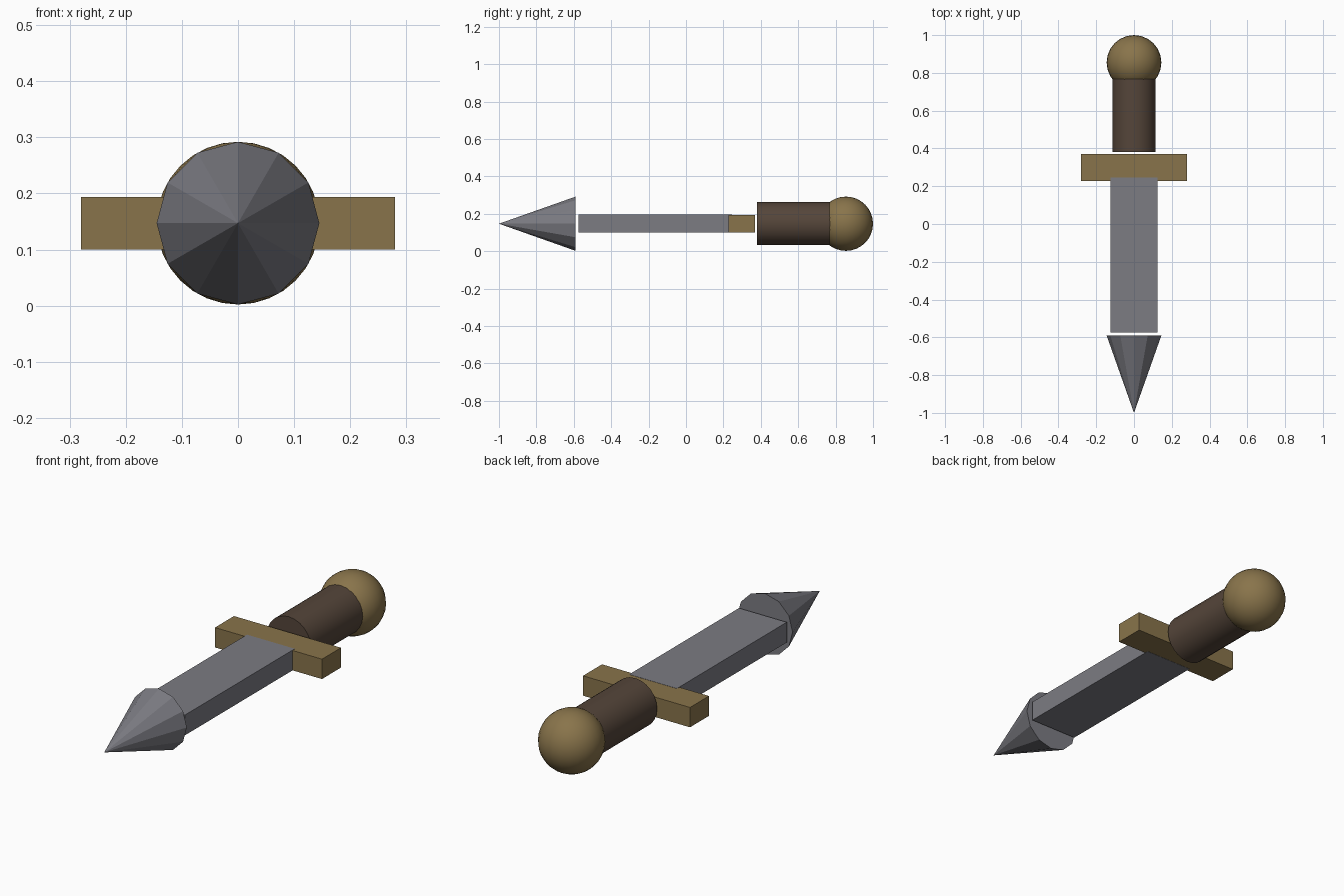
import bpy, math

if "Cube" in bpy.data.objects:
    bpy.data.objects.remove(bpy.data.objects["Cube"])

AXIS_Z = 0.147  # height of the dagger's long axis


def material(name, rgb):
    m = bpy.data.materials.new(name)
    m.diffuse_color = (*rgb, 1)
    m.use_nodes = True
    m.node_tree.nodes["Principled BSDF"].inputs["Base Color"].default_value = m.diffuse_color
    return m


steel = material("steel_grey", (0.20, 0.20, 0.225))
brass = material("dull_brass", (0.25, 0.175, 0.07))
leather = material("dark_leather", (0.09, 0.06, 0.042))


def finish(name, mat, smooth=False):
    ob = bpy.context.object
    ob.name = name
    ob.data.materials.append(mat)
    bpy.ops.object.transform_apply(location=False, rotation=True, scale=True)
    if smooth:
        bpy.ops.object.shade_smooth_by_angle(angle=math.radians(35))
    return ob


def box(name, mat, y0, y1, width, height):
    bpy.ops.mesh.primitive_cube_add(size=1, location=(0, (y0 + y1) / 2, AXIS_Z))
    bpy.context.object.scale = (width, y1 - y0, height)
    return finish(name, mat)


# Faceted spear-like tip pointing forward
bpy.ops.mesh.primitive_cone_add(vertices=12, radius1=0.145, radius2=0, depth=0.41,
                                location=(0, -0.795, AXIS_Z), rotation=(math.pi / 2, 0, 0))
finish("blade_tip", steel)

# Flat blade, a hair thicker than the guard it sinks into
box("blade", steel, -0.575, 0.246, 0.25, 0.096)
box("cross_guard", brass, 0.228, 0.37, 0.56, 0.094)

# Round grip
bpy.ops.mesh.primitive_cylinder_add(vertices=24, radius=0.115, depth=0.40,
                                    location=(0, 0.58, AXIS_Z), rotation=(math.pi / 2, 0, 0))
finish("grip", leather, True)

# Ball pommel
bpy.ops.mesh.primitive_uv_sphere_add(segments=24, ring_count=16, radius=0.145,
                                     location=(0, 0.855, AXIS_Z))
finish("pommel", brass, True)
